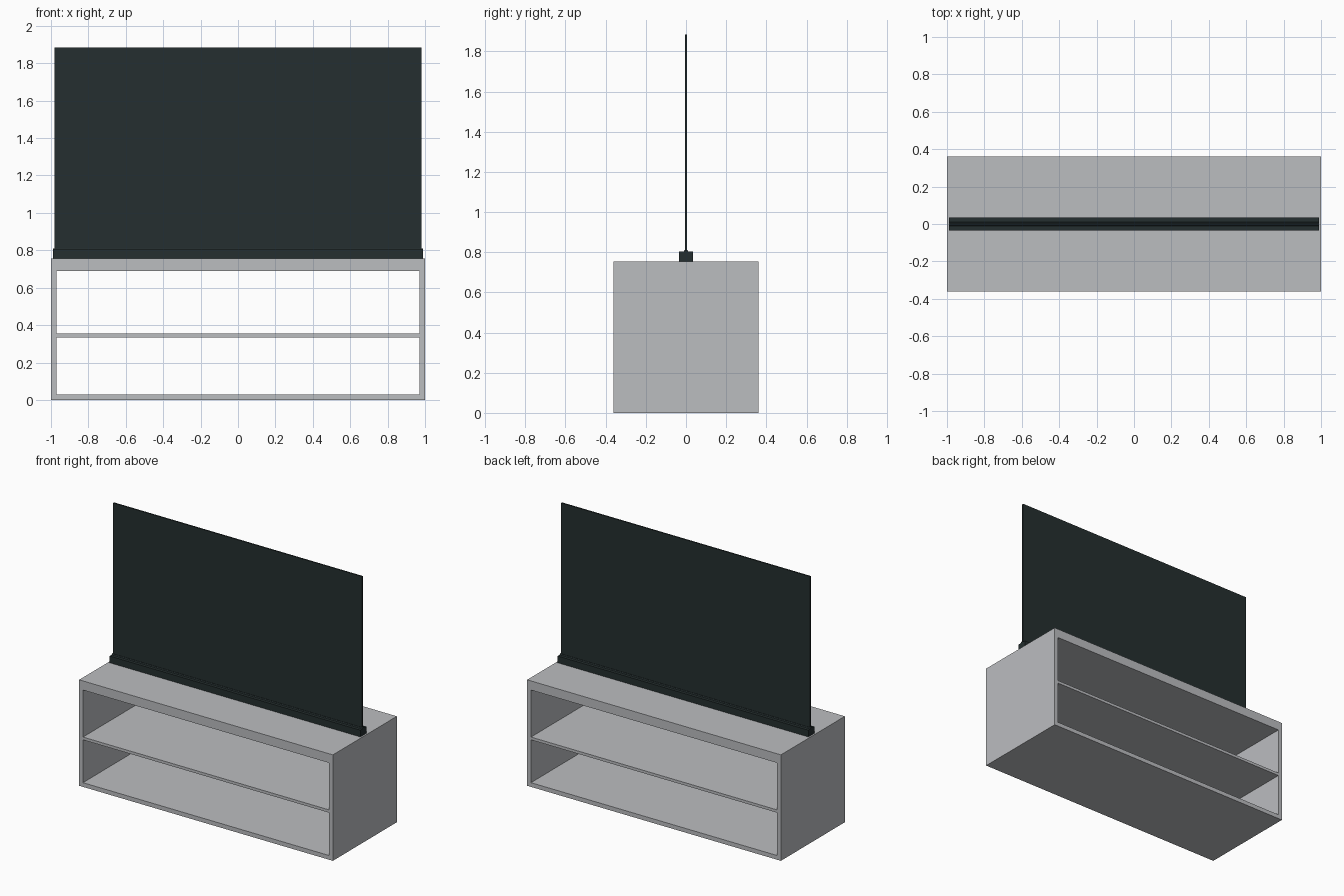
import bpy
import bmesh
from mathutils import Vector

cube = bpy.data.objects.get("Cube")
if cube:
    bpy.data.objects.remove(cube, do_unlink=True)


def material(name, color):
    mat = bpy.data.materials.new(name)
    mat.use_nodes = True
    mat.diffuse_color = color
    mat.node_tree.nodes["Principled BSDF"].inputs["Base Color"].default_value = color
    return mat


def finish(name, bm, mat):
    bmesh.ops.recalc_face_normals(bm, faces=bm.faces)
    mesh = bpy.data.meshes.new(name)
    bm.to_mesh(mesh)
    bm.free()
    mesh.materials.append(mat)
    obj = bpy.data.objects.new(name, mesh)
    bpy.context.collection.objects.link(obj)
    return obj


def extrude(bm, offset):
    """Give the flat faces thickness."""
    result = bmesh.ops.extrude_face_region(bm, geom=bm.faces[:], use_keep_orig=True)
    verts = [g for g in result["geom"] if isinstance(g, bmesh.types.BMVert)]
    bmesh.ops.translate(bm, verts=verts, vec=Vector(offset))


grey = material("light grey", (0.50, 0.51, 0.53, 1))
dark = material("dark slate", (0.018, 0.028, 0.029, 1))

# Cabinet: a front frame with two openings, extruded through the depth
columns = [-1, -0.97, 0.97, 1]
rows = [0, 0.03, 0.335, 0.355, 0.69, 0.755]
depth = 0.36
bm = bmesh.new()
for i in range(len(columns) - 1):
    for j in range(len(rows) - 1):
        if i == 1 and j in (1, 3):
            continue
        corners = [(columns[i], rows[j]), (columns[i + 1], rows[j]),
                   (columns[i + 1], rows[j + 1]), (columns[i], rows[j + 1])]
        bm.faces.new([bm.verts.new((x, -depth, z)) for x, z in corners])
bmesh.ops.remove_doubles(bm, verts=bm.verts, dist=0.0001)
extrude(bm, (0, 2 * depth, 0))
bmesh.ops.recalc_face_normals(bm, faces=bm.faces)
bmesh.ops.dissolve_limit(bm, angle_limit=0.01, verts=bm.verts, edges=bm.edges)
finish("cabinet", bm, grey)

# Screen base: long bar with a low raised lip that grips the screen
half = [(0.034, 0.755), (0.034, 0.803), (0.012, 0.803), (0.008, 0.81)]
profile = half + [(-y, z) for y, z in reversed(half)]
bm = bmesh.new()
bm.faces.new([bm.verts.new((-0.988, y, z)) for y, z in profile])
extrude(bm, (1.976, 0, 0))
finish("screen_base", bm, dark)

# Screen: thin upright panel
bm = bmesh.new()
bmesh.ops.create_cube(bm, size=1)
bmesh.ops.scale(bm, verts=bm.verts, vec=(1.96, 0.01, 1.085))
bmesh.ops.translate(bm, verts=bm.verts, vec=(0, 0, 1.3425))
finish("screen", bm, dark)
